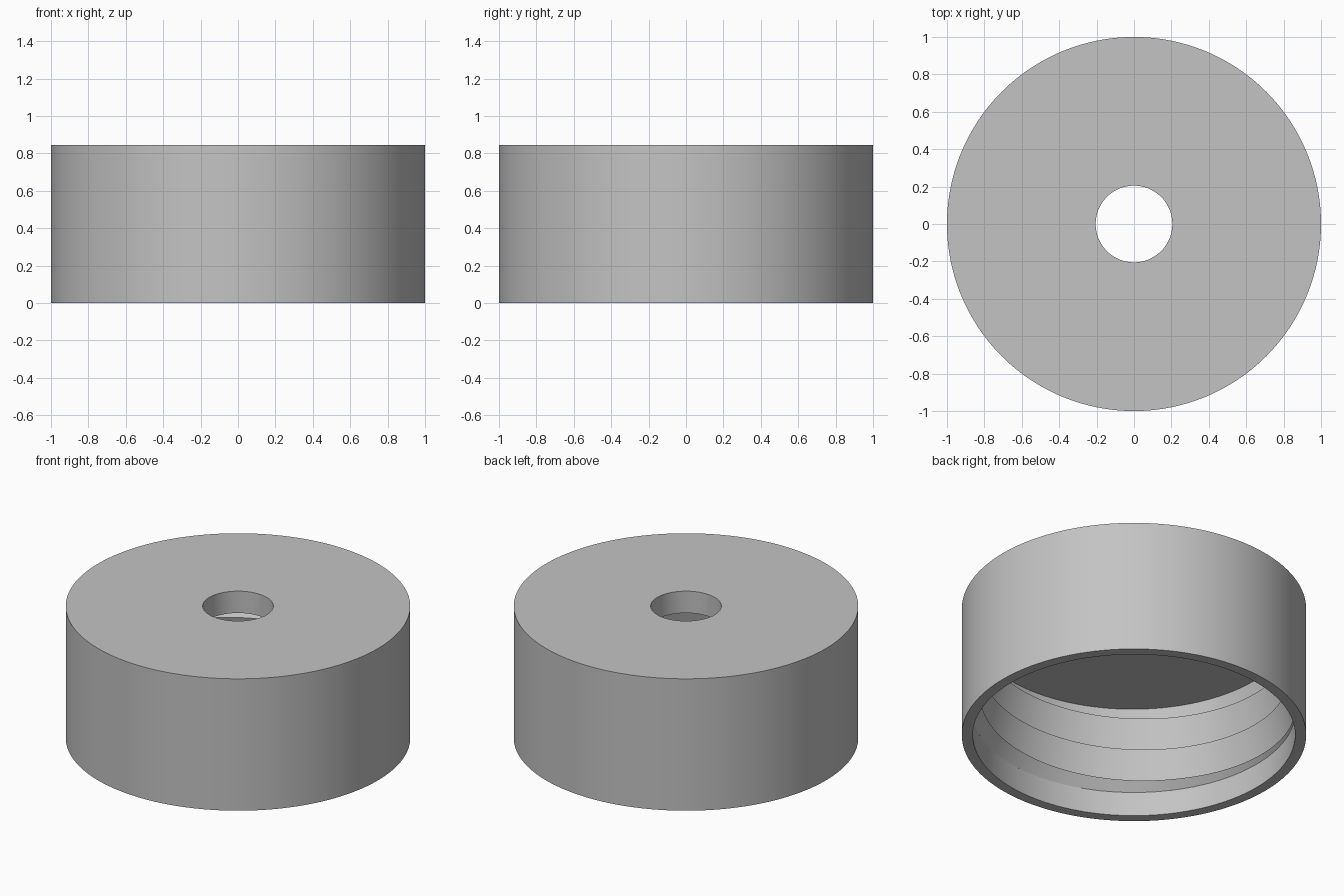
import bpy
import bmesh
import math

cube = bpy.data.objects.get("Cube")
if cube:
    bpy.data.objects.remove(cube, do_unlink=True)

HEIGHT, CEILING = 0.845, 0.705
BORE, CREST, HOLE = 0.936, 0.89, 0.205
PITCH, THREAD_START = 0.207, 0.155
SIDES = 128

grey = bpy.data.materials.new("light grey")
grey.use_nodes = True
colour = (0.55, 0.55, 0.55, 1)
grey.diffuse_color = colour
grey.node_tree.nodes["Principled BSDF"].inputs["Base Color"].default_value = colour


def sweep(name, sections, closed):
    """Skin a run of (radius, angle, z) sections into one smooth-shaded object."""
    bm = bmesh.new()
    rings = [[bm.verts.new((r * math.cos(a), r * math.sin(a), z))
              for r, a, z in section] for section in sections]
    pairs = list(zip(rings, rings[1:]))
    if closed:
        pairs.append((rings[-1], rings[0]))
    else:
        bm.faces.new(rings[0])
        bm.faces.new(rings[-1])
    for first, second in pairs:
        n = len(first)
        for i in range(n):
            j = (i + 1) % n
            bm.faces.new((first[i], second[i], second[j], first[j]))
    bmesh.ops.recalc_face_normals(bm, faces=bm.faces)
    mesh = bpy.data.meshes.new(name)
    bm.to_mesh(mesh)
    bm.free()
    mesh.materials.append(grey)
    obj = bpy.data.objects.new(name, mesh)
    bpy.context.collection.objects.link(obj)
    bpy.ops.object.select_all(action='DESELECT')
    obj.select_set(True)
    bpy.context.view_layer.objects.active = obj
    bpy.ops.object.shade_smooth_by_angle(angle=math.radians(12))
    return obj


# Cap shell: outer wall, top with central hole, open bore below
profile = [(1, 0), (1, HEIGHT), (HOLE, HEIGHT), (HOLE, CEILING),
           (BORE, CEILING), (BORE, 0)]
sweep("cap_shell", [[(r, math.tau * s / SIDES, z) for r, z in profile]
                    for s in range(SIDES)], True)

# Internal screw thread: buttress ridge, trimmed at its start and at the ceiling
sections = []
step = 0
while True:
    angle = math.radians(138) + math.tau * step / SIDES
    crest_z = THREAD_START + 0.002 + PITCH * step / SIDES
    low = max(crest_z - 0.185, THREAD_START)
    if low > CEILING - 0.004:
        break
    top = min(crest_z, CEILING)
    ramp = min(1, (crest_z - THREAD_START) / 0.045)
    depth = (BORE - CREST) * ramp * (top - low) / (crest_z - low)
    root_z = min(crest_z + 0.022 * ramp, CEILING + 0.001)
    sections.append([(BORE, angle, low), (BORE - depth, angle, top),
                     (BORE + 0.003, angle, root_z), (BORE + 0.003, angle, low)])
    step += 1
sweep("screw_thread", sections, False)
